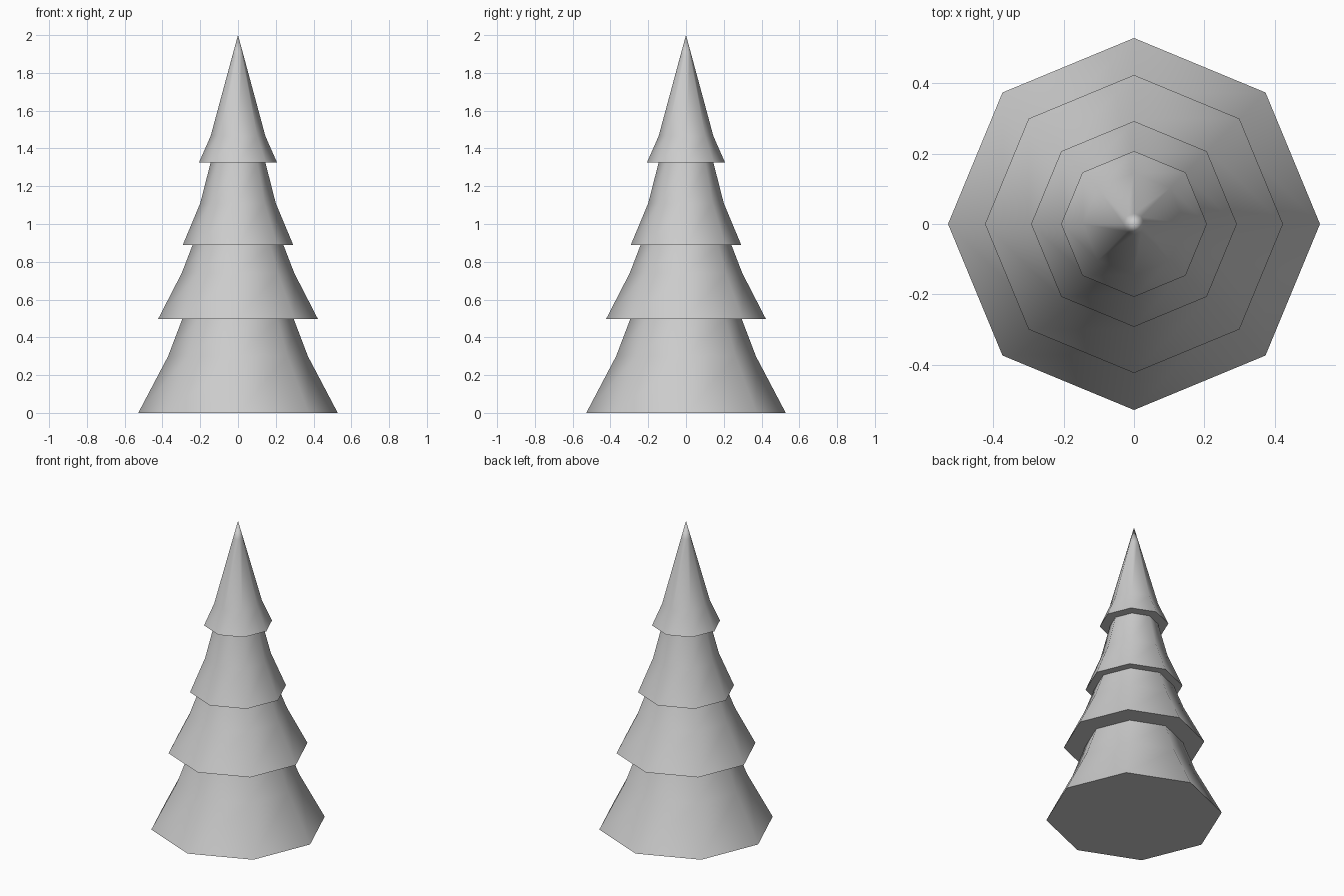
import bpy
import bmesh
import math

cube = bpy.data.objects.get("Cube")
if cube:
    bpy.data.objects.remove(cube, do_unlink=True)

SIDES = 8

grey = bpy.data.materials.new("plain grey")
grey.use_nodes = True
colour = (0.6, 0.6, 0.6, 1)
grey.diffuse_color = colour
grey.node_tree.nodes["Principled BSDF"].inputs["Base Color"].default_value = colour


def finish(name, bm):
    mesh = bpy.data.meshes.new(name)
    bm.to_mesh(mesh)
    bm.free()
    mesh.materials.append(grey)
    obj = bpy.data.objects.new(name, mesh)
    bpy.context.collection.objects.link(obj)
    return obj


# Foliage: stacked flared tiers, each ring is (radius, height)
profile = [
    (0.528, 0.0), (0.37, 0.30), (0.295, 0.497),
    (0.423, 0.497), (0.298, 0.74), (0.24, 0.89),
    (0.292, 0.89), (0.20, 1.11), (0.145, 1.325),
    (0.207, 1.325), (0.145, 1.465), (0.03, 1.89),
]
bm = bmesh.new()
rings = []
for radius, height in profile:
    rings.append([
        bm.verts.new((radius * math.cos(math.tau * i / SIDES),
                      radius * math.sin(math.tau * i / SIDES), height))
        for i in range(SIDES)])
for low, high in zip(rings, rings[1:]):
    for i in range(SIDES):
        j = (i + 1) % SIDES
        bm.faces.new((low[i], low[j], high[j], high[i]))
tip = bm.verts.new((0, 0, 2))
for i in range(SIDES):
    bm.faces.new((rings[-1][i], rings[-1][(i + 1) % SIDES], tip))

# Flat underside around the square trunk opening
square = [bm.verts.new((x, y, 0)) for x, y in
          ((0.077, 0.077), (-0.077, 0.077), (-0.077, -0.077), (0.077, -0.077))]
base = rings[0]
for k in range(4):
    a, b = square[k], square[(k + 1) % 4]
    i = 2 * k + 1
    bm.faces.new((b, base[(i + 2) % SIDES], base[(i + 1) % SIDES], base[i], a))
foliage = finish("tree_tiers", bm)

bpy.ops.object.select_all(action='DESELECT')
foliage.select_set(True)
bpy.context.view_layer.objects.active = foliage
bpy.ops.object.shade_smooth_by_angle(angle=math.radians(60))

# Trunk end: a square sheet closing the opening, facing up into the tree
bm = bmesh.new()
bm.faces.new([bm.verts.new((x, y, 0)) for x, y in
              ((0.077, 0.077), (-0.077, 0.077), (-0.077, -0.077), (0.077, -0.077))])
finish("trunk_end", bm)
